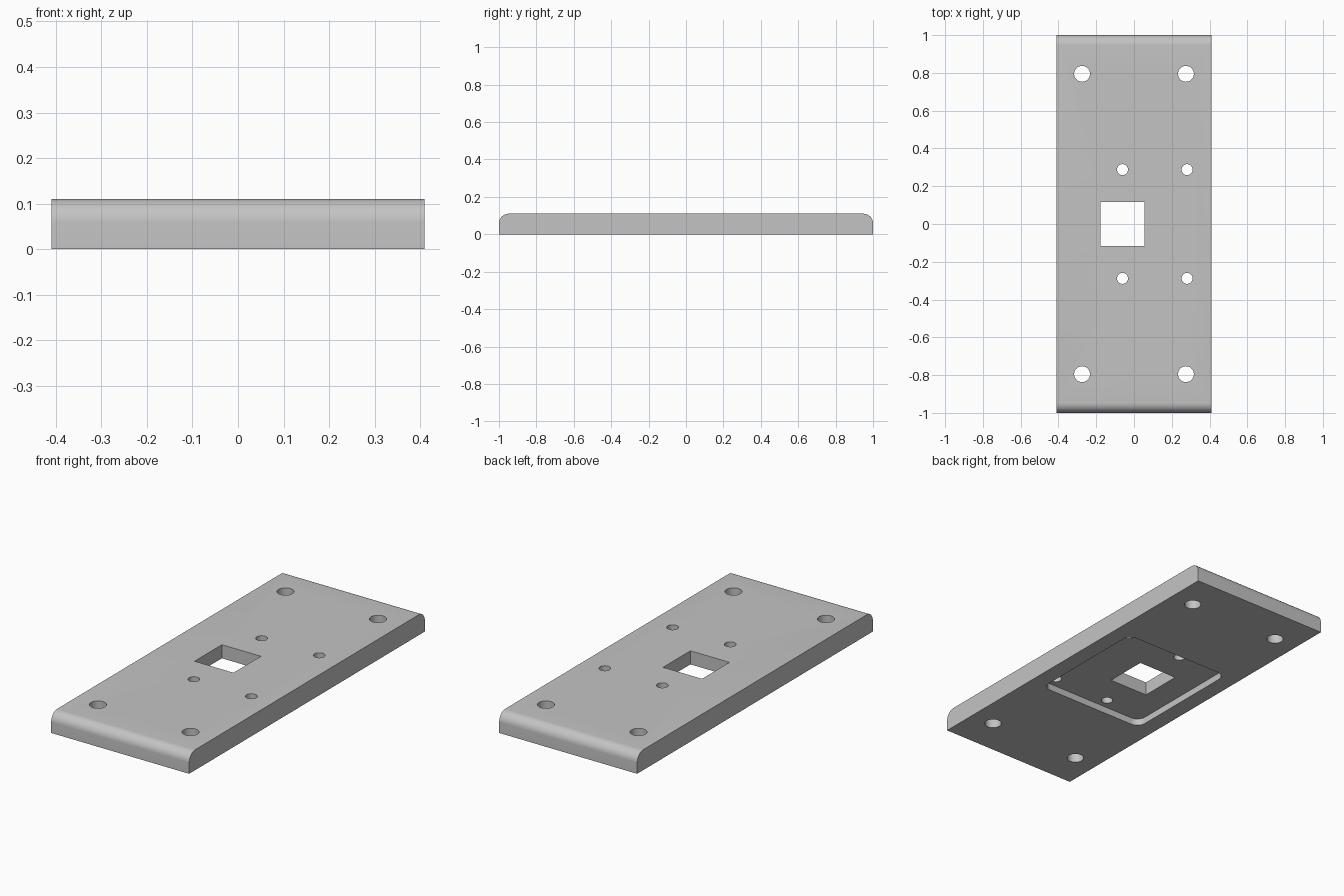
import bpy, bmesh, math

WIDTH, LENGTH, THICK = 0.82, 2.0, 0.11

cube = bpy.data.objects.get("Cube")
if cube:
    bpy.data.objects.remove(cube, do_unlink=True)

grey = bpy.data.materials.new("plain grey")
grey.use_nodes = True
colour = (0.55, 0.55, 0.55, 1)
grey.diffuse_color = colour
grey.node_tree.nodes["Principled BSDF"].inputs["Base Color"].default_value = colour


def box(name, x, y, z, size, bevel=None, radius=0.05):
    """Box with the edges picked by the bevel rule rounded."""
    bm = bmesh.new()
    bmesh.ops.create_cube(bm, size=1)
    bmesh.ops.scale(bm, vec=size, verts=bm.verts)
    bmesh.ops.translate(bm, vec=(x, y, z), verts=bm.verts)
    if bevel:
        edges = [e for e in bm.edges if bevel(e.verts[0].co, e.verts[1].co)]
        bmesh.ops.bevel(bm, geom=edges, offset=radius, segments=10,
                        profile=0.5, affect='EDGES')
    mesh = bpy.data.meshes.new(name)
    bm.to_mesh(mesh)
    bm.free()
    obj = bpy.data.objects.new(name, mesh)
    bpy.context.collection.objects.link(obj)
    mesh.materials.append(grey)
    return obj


def drill(name, x, y, radius):
    bpy.ops.mesh.primitive_cylinder_add(vertices=40, radius=radius, depth=1,
                                        location=(x, y, 0))
    obj = bpy.context.object
    obj.name = name
    obj.data.materials.append(grey)
    return obj


# Plate with both top end edges rounded
plate = box("mounting_plate", 0, 0, THICK / 2, (WIDTH, LENGTH, THICK),
            lambda a, b: min(a.z, b.z) > 0.1 and abs(a.y - b.y) < 0.01, 0.052)

# Recess under the plate with rounded corners, and the square opening
cutters = [
    box("recess_cutter", 0, 0, 0, (0.64, 0.69, 0.074),
        lambda a, b: abs(a.z - b.z) > 0.01),
    box("opening_cutter", -0.061, 0, 0, (0.232, 0.232, 1)),
]

# Corner mounting holes and small holes around the opening
for side in (-1, 1):
    for x in (-0.275, 0.275):
        cutters.append(drill("corner_hole_cutter", x, side * 0.795, 0.042))
    for x in (-0.061, 0.281):
        cutters.append(drill("small_hole_cutter", x, side * 0.288, 0.029))

bpy.ops.object.select_all(action='DESELECT')
plate.select_set(True)
bpy.context.view_layer.objects.active = plate
for cutter in cutters:
    cutter.hide_render = True
    cut = plate.modifiers.new("cut", 'BOOLEAN')
    cut.operation = 'DIFFERENCE'
    cut.solver = 'EXACT'
    cut.object = cutter
    bpy.ops.object.modifier_apply(modifier=cut.name)
    bpy.data.objects.remove(cutter, do_unlink=True)

bpy.ops.object.shade_smooth_by_angle(angle=math.radians(30))
